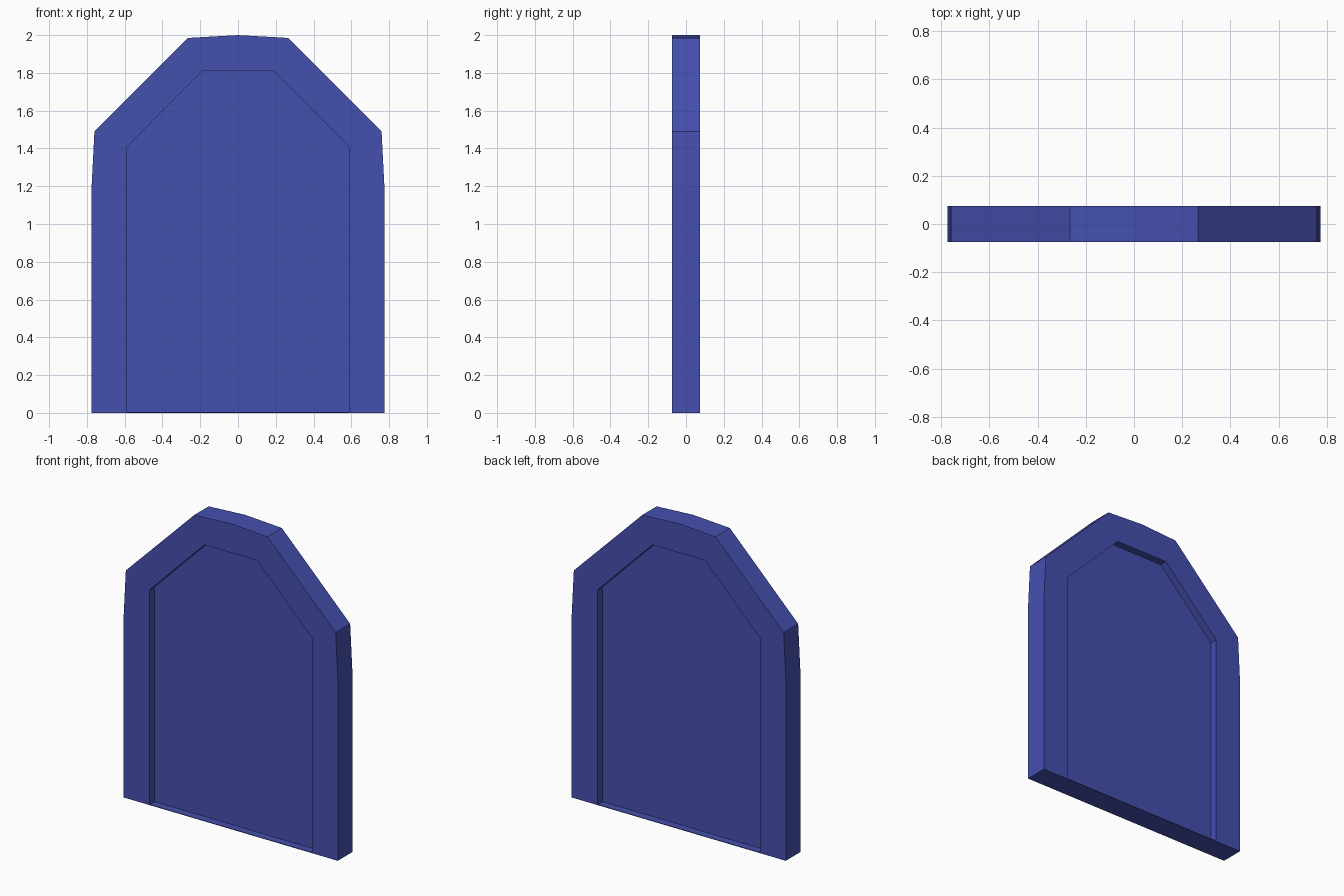
import bpy, bmesh

if "Cube" in bpy.data.objects:
    bpy.data.objects.remove(bpy.data.objects["Cube"])

blue = bpy.data.materials.new("blue")
blue.diffuse_color = (0.06, 0.08, 0.43, 1)
blue.use_nodes = True
blue.node_tree.nodes["Principled BSDF"].inputs["Base Color"].default_value = blue.diffuse_color


def mirrored(half):
    """Complete a right-hand outline (bottom to top) with its left-hand mirror."""
    return half + [(-x, z) for x, z in reversed(half) if x > 0]


def prism(name, outline, y0, y1):
    """Extrude an x-z outline from y0 to y1."""
    bm = bmesh.new()
    face = bm.faces.new([bm.verts.new((x, y0, z)) for x, z in outline])
    new = bmesh.ops.extrude_face_region(bm, geom=[face])["geom"]
    verts = [v for v in new if isinstance(v, bmesh.types.BMVert)]
    bmesh.ops.translate(bm, verts=verts, vec=(0, y1 - y0, 0))
    bmesh.ops.recalc_face_normals(bm, faces=bm.faces)
    mesh = bpy.data.meshes.new(name)
    bm.to_mesh(mesh)
    bm.free()
    mesh.materials.append(blue)
    obj = bpy.data.objects.new(name, mesh)
    bpy.context.collection.objects.link(obj)
    return obj


outer = mirrored([(0.775, 0), (0.775, 1.2), (0.76, 1.49), (0.265, 1.985), (0, 2.0)])
opening = [(0.587, 1.41), (0.19, 1.81)]
sill_top = 0.004

# Arched surround, open at the bottom
inner = mirrored([(0.587, 0)] + opening)
prism("arch_frame", outer + inner[::-1], -0.075, 0.075)

# Thin threshold closing the opening underneath
prism("sill", mirrored([(0.587, 0), (0.587, sill_top)]), -0.075, 0.075)

# Panel recessed equally from front and back
prism("recessed_panel", mirrored([(0.587, sill_top)] + opening), -0.025, 0.025)
